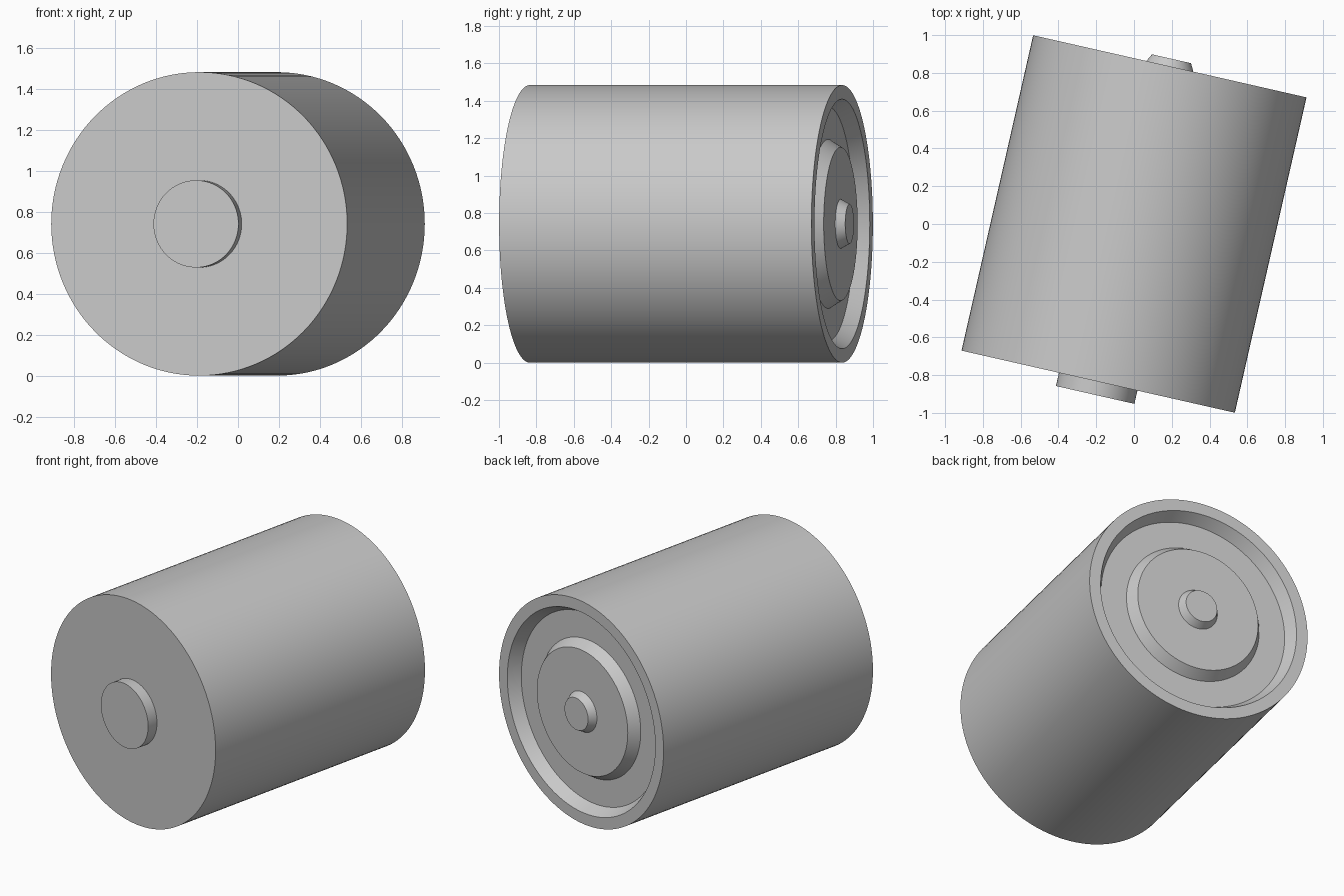
import bpy
import bmesh
from math import cos, sin, pi, radians

cube = bpy.data.objects.get("Cube")
if cube:
    bpy.data.objects.remove(cube, do_unlink=True)

RADIUS, HALF, SEGMENTS = 0.742, 0.856, 128
FLOOR, PLATE_TOP = 0.78, 0.848
TURN = radians(-12.8)

# Single plain grey
grey = bpy.data.materials.new("plain grey")
grey.use_nodes = True
grey.diffuse_color = (0.58, 0.58, 0.58, 1)
grey.node_tree.nodes["Principled BSDF"].inputs["Base Color"].default_value = grey.diffuse_color


def lathe(name, profile, cap_start=False):
    """Spin (radius, distance along y) points about the y axis and cap the last ring."""
    bm = bmesh.new()
    rings = []
    for r, y in profile:
        rings.append([bm.verts.new((r * cos(2 * pi * i / SEGMENTS), y, r * sin(2 * pi * i / SEGMENTS)))
                      for i in range(SEGMENTS)])
    for a, b in zip(rings, rings[1:]):
        for i in range(SEGMENTS):
            j = (i + 1) % SEGMENTS
            bm.faces.new((a[i], b[i], b[j], a[j]))
    bm.faces.new(rings[-1])
    if cap_start:
        bm.faces.new(rings[0])
    bmesh.ops.recalc_face_normals(bm, faces=bm.faces)
    mesh = bpy.data.meshes.new(name)
    bm.to_mesh(mesh)
    bm.free()
    mesh.materials.append(grey)
    obj = bpy.data.objects.new(name, mesh)
    bpy.context.collection.objects.link(obj)
    obj.location.z = RADIUS
    obj.rotation_euler.z = TURN
    bpy.ops.object.select_all(action="DESELECT")
    obj.select_set(True)
    bpy.context.view_layer.objects.active = obj
    bpy.ops.object.shade_smooth_by_angle(angle=radians(30))
    return obj


# Drum with a tapered recess in its back end
lathe("drum_body", [(RADIUS, -HALF), (RADIUS, HALF), (0.667, HALF), (0.625, FLOOR)], cap_start=True)
# Straight round knob on the front end
lathe("front_knob", [(0.213, -HALF), (0.213, -0.928)])
# Chamfered plate inside the recess, with a small tapered pin
lathe("back_plate", [(0.452, FLOOR), (0.41, PLATE_TOP)])
lathe("back_pin", [(0.132, PLATE_TOP), (0.106, 0.897)])
